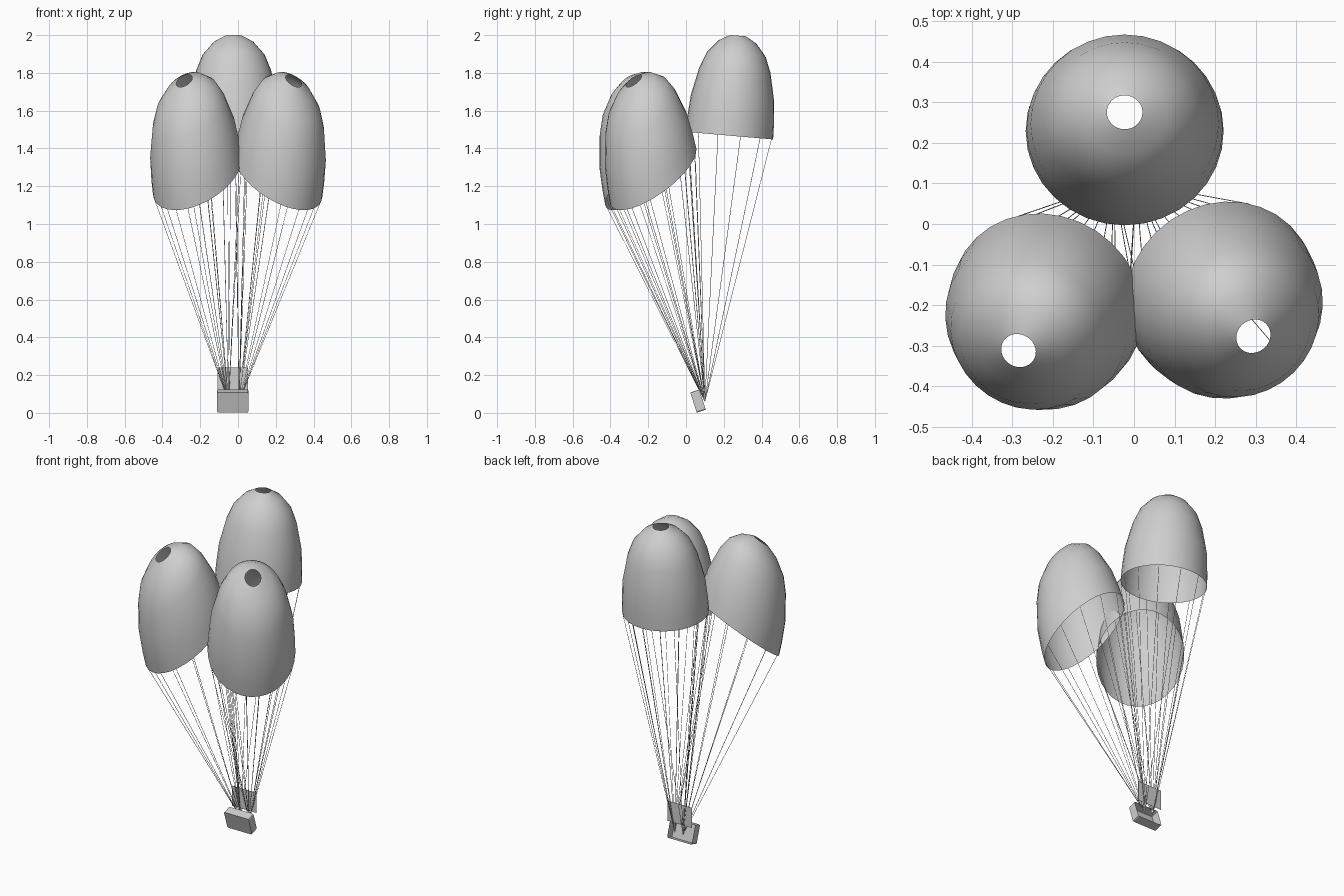
import bpy, bmesh, math
from mathutils import Matrix, Vector

if "Cube" in bpy.data.objects:
    bpy.data.objects.remove(bpy.data.objects["Cube"])

grey = bpy.data.materials.new("light_grey")
grey.diffuse_color = (0.62, 0.62, 0.62, 1)
grey.use_nodes = True
grey.node_tree.nodes["Principled BSDF"].inputs["Base Color"].default_value = grey.diffuse_color

SEG = 32
R = 0.243
# Flared dome section: (radius, height) from rim to vent, in rim radii
PROFILE = [(1.0, 0.0), (0.99, 0.19), (0.95, 0.48), (0.81, 0.84),
           (0.67, 1.04), (0.43, 1.2), (0.18, 1.28)]


def make_object(name, bm):
    mesh = bpy.data.meshes.new(name)
    bm.to_mesh(mesh)
    bm.free()
    mesh.materials.append(grey)
    ob = bpy.data.objects.new(name, mesh)
    bpy.context.collection.objects.link(ob)
    return ob


def tilt(direction, degrees):
    """Rotation leaning the vertical axis toward a horizontal direction."""
    dx, dy = direction
    return Matrix.Rotation(math.radians(degrees), 4, Vector((-dy, dx, 0)))


def canopy(name, matrix):
    """Open dome with a vent hole; the origin of the matrix is the rim centre."""
    bm = bmesh.new()
    rings = []
    for r, h in PROFILE:
        rings.append([bm.verts.new(matrix @ Vector((
            r * math.cos(math.tau * i / SEG), r * math.sin(math.tau * i / SEG), h)))
            for i in range(SEG)])
    for lo, hi in zip(rings, rings[1:]):
        for i in range(SEG):
            j = (i + 1) % SEG
            f = bm.faces.new((lo[i], lo[j], hi[j], hi[i]))
            f.smooth = True
    make_object(name, bm)


def cords(name, matrix, anchors, count=12, radius=0.0014):
    """Thin three-sided suspension lines from the rim to the harness."""
    bm = bmesh.new()
    for k in range(count):
        a = math.tau * (k + 0.5) / count
        top = matrix @ Vector((0.995 * math.cos(a), 0.995 * math.sin(a), 0))
        end = min(anchors, key=lambda p: abs(p.x - top.x))
        q = (top - end).to_track_quat('Z', 'Y')
        corners = [q @ Vector((radius * math.cos(math.tau * i / 3),
                               radius * math.sin(math.tau * i / 3), 0)) for i in range(3)]
        low = [bm.verts.new(end + c) for c in corners]
        high = [bm.verts.new(top + c) for c in corners]
        for i in range(3):
            j = (i + 1) % 3
            bm.faces.new((low[i], low[j], high[j], high[i]))
    make_object(name, bm)


left_anchor = Vector((-0.05, 0.10, 0.06))
right_anchor = Vector((0.005, 0.10, 0.06))

# Front canopies: leaned outward, then stretched upward
stretch = Matrix.Diagonal((R, R, R * 1.78, 1))
for side, pos, lean, anchor in (
        ("left", (-0.214, -0.201, 1.256), (-0.07, -0.11), left_anchor),
        ("right", (0.212, -0.174, 1.256), (0.081, -0.101), right_anchor)):
    m = Matrix.Translation(pos) @ stretch @ tilt(lean, 25)
    canopy(side + "_canopy", m)
    cords(side + "_cords", m, [anchor])

# Back canopy: nearly upright
m = (Matrix.Translation((-0.023, 0.229, 1.468)) @ tilt((0, 1), 5)
     @ Matrix.Diagonal((0.244, 0.233, 0.415, 1)))
canopy("back_canopy", m)
cords("back_cords", m, [left_anchor, right_anchor])

# Pack: tilted tray, open at the back, with softened corners
bm = bmesh.new()
bmesh.ops.create_cube(bm, size=1, matrix=Matrix.Diagonal((0.166, 0.05, 0.112, 1)))
corners = [e for e in bm.edges if abs(e.verts[0].co.y - e.verts[1].co.y) > 0.01]
bmesh.ops.bevel(bm, geom=corners, offset=0.008, segments=2, profile=0.5, affect='EDGES')
back = [f for f in bm.faces if f.normal.y > 0.9]
bmesh.ops.delete(bm, geom=back, context='FACES')
bm.transform(Matrix.Translation((-0.028, 0.0635, 0.0625))
             @ Matrix.Rotation(math.radians(18), 4, 'X'))
make_object("pack", bm)

# Flap: thin upright sheet behind the pack
bm = bmesh.new()
bmesh.ops.create_cube(bm, size=1, matrix=Matrix.Translation((-0.028, 0.10, 0.179))
                      @ Matrix.Diagonal((0.163, 0.001, 0.122, 1)))
make_object("pack_flap", bm)
